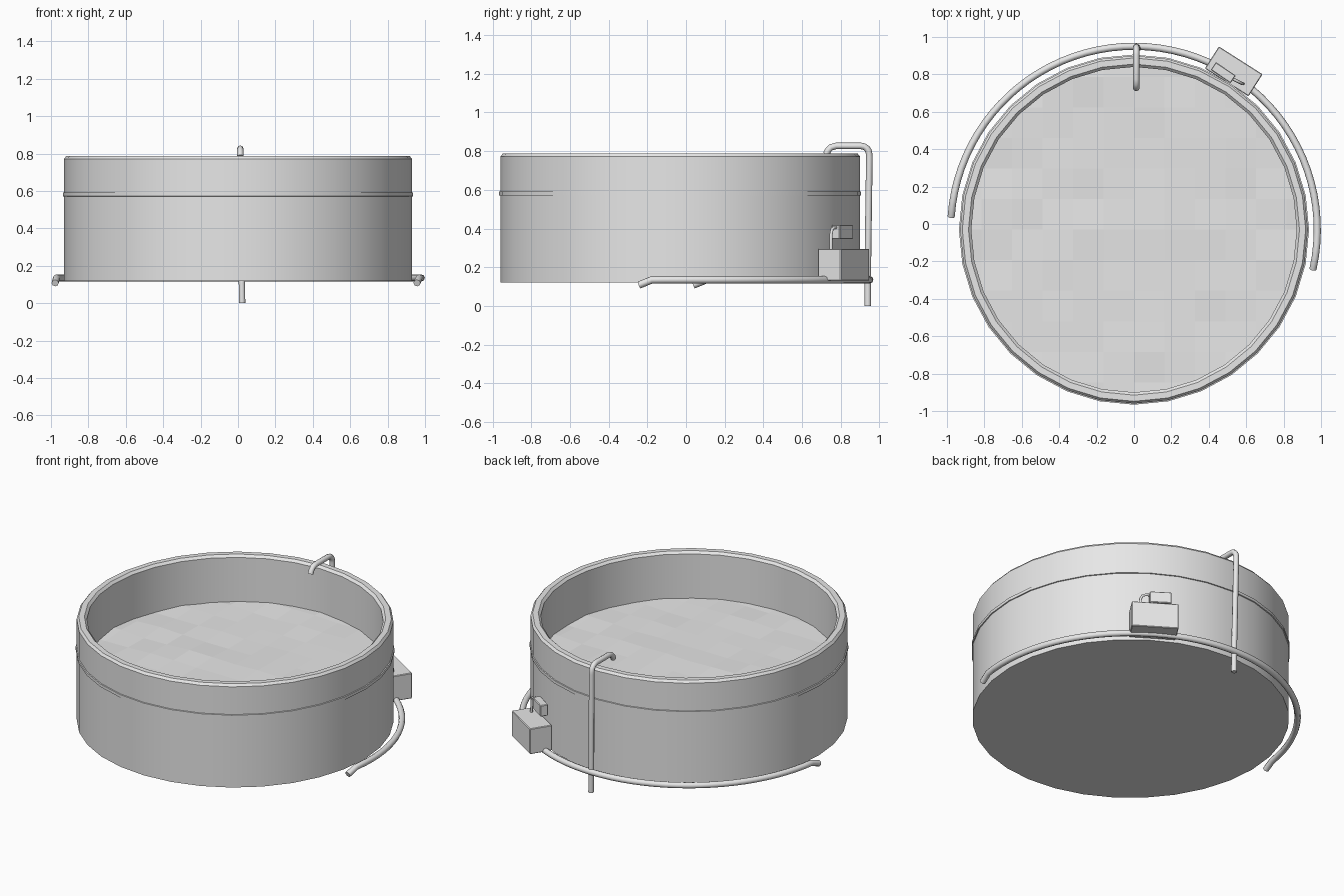
import bpy, bmesh, math, random
from mathutils import Vector, Matrix

random.seed(4)
cube = bpy.data.objects.get("Cube")
if cube:
    bpy.data.objects.remove(cube, do_unlink=True)

grey = bpy.data.materials.new("plain_grey")
grey.use_nodes = True
grey.diffuse_color = (0.8, 0.8, 0.8, 1)
grey.node_tree.nodes["Principled BSDF"].inputs["Base Color"].default_value = (0.8, 0.8, 0.8, 1)

SIDES = 32
CENTRE = Vector((0, -0.03, 0))


def add_mesh(name, bm, smooth_angle=None):
    mesh = bpy.data.meshes.new(name)
    bmesh.ops.recalc_face_normals(bm, faces=bm.faces)
    bm.to_mesh(mesh)
    bm.free()
    if smooth_angle:
        mesh.polygons.foreach_set("use_smooth", [True] * len(mesh.polygons))
        mesh.set_sharp_from_angle(angle=math.radians(smooth_angle))
    mesh.materials.append(grey)
    obj = bpy.data.objects.new(name, mesh)
    bpy.context.collection.objects.link(obj)
    return obj


def lathe(name, profile, closed=False):
    bm = bmesh.new()
    verts = [bm.verts.new((r, 0, z)) for r, z in profile]
    pairs = list(zip(verts, verts[1:] + verts[:1])) if closed else list(zip(verts, verts[1:]))
    edges = [bm.edges.new(p) for p in pairs]
    bmesh.ops.spin(bm, geom=verts + edges, cent=(0, 0, 0), axis=(0, 0, 1),
                   angle=math.tau, steps=SIDES)
    bmesh.ops.remove_doubles(bm, verts=bm.verts, dist=0.0005)
    obj = add_mesh(name, bm, 35)
    obj.location = CENTRE
    return obj


def pipe(name, points, radius):
    curve = bpy.data.curves.new(name, "CURVE")
    curve.dimensions = "3D"
    curve.bevel_depth = radius
    curve.bevel_resolution = 2
    curve.use_fill_caps = True
    spline = curve.splines.new("POLY")
    spline.points.add(len(points) - 1)
    for p, co in zip(spline.points, points):
        p.co = (*co, 1)
    spline.use_smooth = True
    curve.materials.append(grey)
    obj = bpy.data.objects.new(name, curve)
    bpy.context.collection.objects.link(obj)


def box(name, centre, size, turn):
    bm = bmesh.new()
    bmesh.ops.create_cube(bm, size=1, matrix=Matrix.Diagonal((*size, 1)))
    bmesh.ops.bevel(bm, geom=bm.edges[:], offset=0.004, segments=1, affect="EDGES")
    obj = add_mesh(name, bm)
    obj.location = centre
    obj.rotation_euler.z = math.radians(turn)


# Round tank with a softened rim and a closed floor
lathe("tank", [(0, 0.12), (0.93, 0.12), (0.93, 0.772), (0.918, 0.787),
               (0.885, 0.787), (0.87, 0.772), (0.87, 0.14), (0, 0.14)])

# Thin hoop around the wall
lathe("tank_hoop", [(0.92, 0.568), (0.936, 0.572), (0.936, 0.591), (0.92, 0.595)], True)

# Gently rippled water made of flat facets, trimmed to the tank
bm = bmesh.new()
bmesh.ops.create_grid(bm, x_segments=12, y_segments=12, size=0.98)
for v in bm.verts:
    v.co.z = random.uniform(-0.006, 0.006)
for i in range(SIDES):
    a = math.tau * (i + 0.5) / SIDES
    n = Vector((math.cos(a), math.sin(a), 0))
    bmesh.ops.bisect_plane(bm, geom=bm.verts[:] + bm.edges[:] + bm.faces[:],
                           plane_co=n * 0.868, plane_no=n, clear_outer=True)
bmesh.ops.recalc_face_normals(bm, faces=bm.faces)
if sum(f.normal.z for f in bm.faces) < 0:
    bmesh.ops.reverse_faces(bm, faces=bm.faces)
water = add_mesh("water_surface", bm)
water.location = CENTRE + Vector((0, 0, 0.485))

# Ground pipe wrapping the back, with both ends dipping
arc = []
STEPS = 48
for i in range(STEPS + 1):
    a = math.radians(176 - 188.5 * i / STEPS)
    z = 0.108 if i in (0, STEPS) else 0.135
    arc.append(CENTRE + Vector((0.98 * math.cos(a), 0.98 * math.sin(a), z)))
pipe("ground_pipe", arc, 0.019)

# Filling pipe that hooks over the rim
hook = [(0.022, 0.94, 0), (0.02, 0.94, 0.2), (0.012, 0.948, 0.77)]
for i in range(5):
    a = math.pi / 2 * i / 4
    hook.append((0.012, 0.905 + 0.042 * math.cos(a), 0.785 + 0.042 * math.sin(a)))
hook += [(0.012, 0.775, 0.827), (0.012, 0.75, 0.82), (0.012, 0.735, 0.805), (0.012, 0.725, 0.785)]
pipe("filling_pipe", hook, 0.017)

# Pump housing, control box and the short cable joining them
box("pump_housing", (0.533, 0.816, 0.213), (0.277, 0.14, 0.165), -32.5)
box("control_box", (0.477, 0.809, 0.382), (0.128, 0.05, 0.073), -34)
pipe("pump_cable", [(0.51, 0.785, 0.405), (0.55, 0.765, 0.405), (0.57, 0.755, 0.395),
                    (0.58, 0.75, 0.37), (0.583, 0.75, 0.28)], 0.008)
